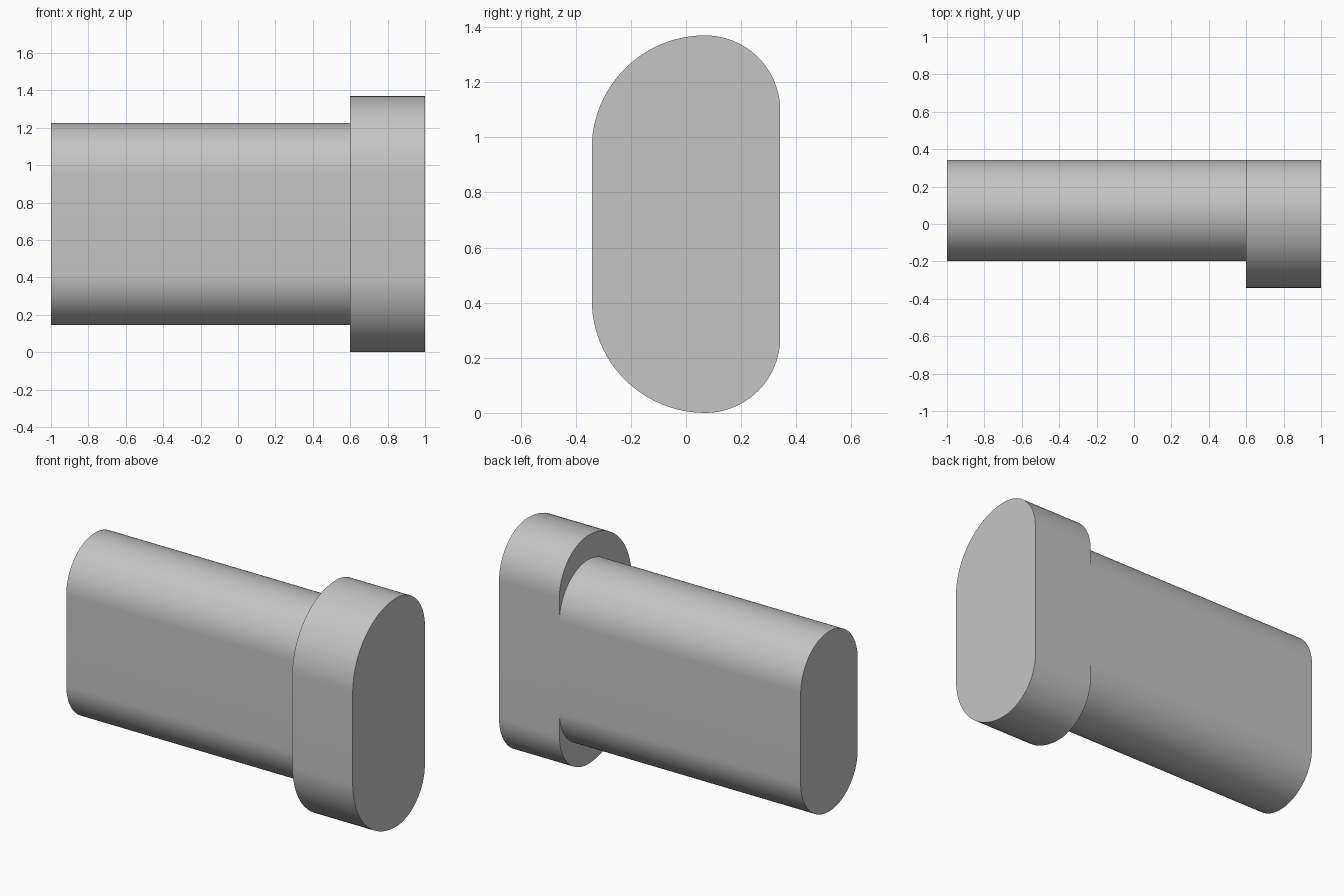
import bpy, bmesh
from math import sin, cos, pi

cube = bpy.data.objects.get("Cube")
if cube:
    bpy.data.objects.remove(cube, do_unlink=True)

BACK = 0.342      # flush plane shared by both parts
MID = 0.685       # mid height
STEPS = 24        # segments per quarter round

grey = bpy.data.materials.new("plain grey")
grey.use_nodes = True
colour = (0.56, 0.56, 0.56, 1)
grey.diffuse_color = colour
grey.node_tree.nodes["Principled BSDF"].inputs["Base Color"].default_value = colour


def rounded_profile(half_height, back_radius, front_radius):
    """Upright slot outline in (y, z) with separate front and back corner radii."""
    y0 = BACK - back_radius
    points = []
    for quarter in range(4):
        r = back_radius if quarter in (0, 3) else front_radius
        side = 1 if quarter < 2 else -1
        zc = MID + side * (half_height - r)
        for i in range(STEPS + 1):
            a = (quarter + i / STEPS) * pi / 2
            p = (y0 + r * cos(a), zc + r * sin(a))
            if not points or abs(p[0] - points[-1][0]) + abs(p[1] - points[-1][1]) > 1e-5:
                points.append(p)
    return points


def extrude_along_x(name, profile, x0, x1):
    bm = bmesh.new()
    face = bm.faces.new([bm.verts.new((x0, y, z)) for y, z in profile])
    result = bmesh.ops.extrude_face_region(bm, geom=[face], use_keep_orig=True)
    moved = [g for g in result["geom"] if isinstance(g, bmesh.types.BMVert)]
    bmesh.ops.translate(bm, verts=moved, vec=(x1 - x0, 0, 0))
    bmesh.ops.recalc_face_normals(bm, faces=bm.faces)
    mesh = bpy.data.meshes.new(name)
    bm.to_mesh(mesh)
    bm.free()
    mesh.materials.append(grey)
    obj = bpy.data.objects.new(name, mesh)
    bpy.context.collection.objects.link(obj)
    bpy.ops.object.select_all(action="DESELECT")
    obj.select_set(True)
    bpy.context.view_layer.objects.active = obj
    bpy.ops.object.shade_smooth_by_angle(angle=pi / 6)
    return obj


# Long slot-shaped body and the larger end flange, flush at the back
extrude_along_x("body", rounded_profile(0.54, 0.27, 0.27), -1.0, 0.6)
extrude_along_x("end_flange", rounded_profile(0.685, 0.273, 0.411), 0.6, 1.0)
